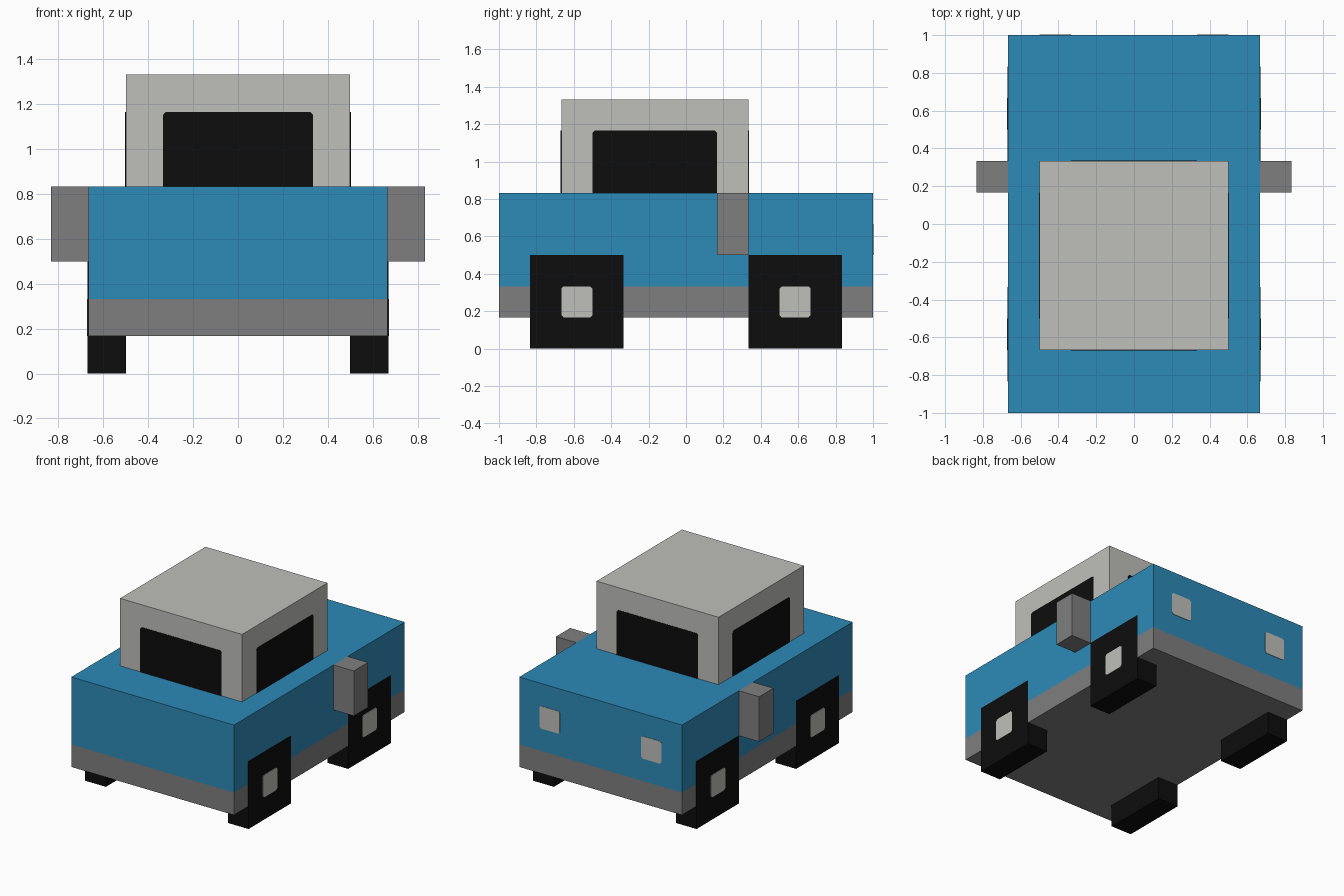
import bpy
import bmesh
from mathutils import Vector

cube = bpy.data.objects.get("Cube")
if cube:
    bpy.data.objects.remove(cube, do_unlink=True)

U = 1 / 6        # the whole truck sits on a grid of sixths
LIFT = 0.003     # how far plates stand proud of the surface


def make_material(name, rgb):
    mat = bpy.data.materials.new(name)
    mat.use_nodes = True
    color = (*rgb, 1.0)
    mat.diffuse_color = color
    bsdf = mat.node_tree.nodes["Principled BSDF"]
    bsdf.inputs["Base Color"].default_value = color
    bsdf.inputs["Roughness"].default_value = 0.8
    return mat


BLUE = make_material("blue paint", (0.026, 0.254, 0.474))
GREY = make_material("mid grey", (0.212, 0.212, 0.212))
LIGHT = make_material("light grey", (0.521, 0.521, 0.497))
BLACK = make_material("black", (0.004, 0.004, 0.004))


def add_object(name, bm, *mats):
    bmesh.ops.recalc_face_normals(bm, faces=bm.faces)
    mesh = bpy.data.meshes.new(name)
    bm.to_mesh(mesh)
    bm.free()
    for mat in mats:
        mesh.materials.append(mat)
    obj = bpy.data.objects.new(name, mesh)
    bpy.context.collection.objects.link(obj)
    return obj


def box_mesh(lo, hi):
    lo, hi = Vector(lo), Vector(hi)
    bm = bmesh.new()
    bmesh.ops.create_cube(bm, size=1)
    bmesh.ops.scale(bm, vec=hi - lo, verts=bm.verts)
    bmesh.ops.translate(bm, vec=(lo + hi) / 2, verts=bm.verts)
    return bm


def box(name, lo, hi, mat):
    return add_object(name, box_mesh(lo, hi), mat)


def plate(name, axis, at, span, z, mat, top_only=False):
    """Thin plate facing axis (0 = x, 1 = y) at a surface, with clipped corners."""
    lo, hi = [0, 0, z[0]], [0, 0, z[1]]
    lo[axis], hi[axis] = at - LIFT, at + LIFT
    lo[1 - axis], hi[1 - axis] = min(span), max(span)
    bm = box_mesh(lo, hi)
    mid = (z[0] + z[1]) / 2
    corners = []
    for e in bm.edges:
        a, b = (v.co for v in e.verts)
        if abs((a - b)[axis]) > LIFT and (not top_only or a.z > mid):
            corners.append(e)
    bmesh.ops.bevel(bm, geom=corners, offset=0.012, segments=1, affect='EDGES')
    return add_object(name, bm, mat)


# Body: one block cut at the bumper line, grey below and blue above
bm = box_mesh((-4 * U, -1, U), (4 * U, 1, 5 * U))
bmesh.ops.bisect_plane(bm, geom=bm.verts[:] + bm.edges[:] + bm.faces[:],
                       plane_co=(0, 0, 2 * U), plane_no=(0, 0, 1))
for f in bm.faces:
    f.material_index = 1 if f.calc_center_median().z < 2 * U else 0
add_object("body", bm, BLUE, GREY)

# Cabin
box("cabin", (-3 * U, -4 * U, 5 * U), (3 * U, 2 * U, 8 * U), LIGHT)
glass = (5 * U, 7 * U)
plate("front_window", 1, -4 * U, (-2 * U, 2 * U), glass, BLACK, True)
plate("back_window", 1, 2 * U, (-2 * U, 2 * U), glass, BLACK, True)

for side, s in (("left", 1), ("right", -1)):
    plate(f"{side}_window", 0, s * 3 * U, (-3 * U, U), glass, BLACK, True)

    # Side mirrors
    x = sorted((s * 4 * U, s * 5 * U))
    box(f"{side}_mirror", (x[0], U, 3 * U), (x[1], 2 * U, 5 * U), GREY)

    # Lamps on the back end
    plate(f"{side}_lamp", 1, 1, (s * 2 * U, s * 3 * U), (3 * U, 4 * U), LIGHT)

    # Square wheels with hubs, just proud of the body side
    for end, y in (("front", -3.5 * U), ("back", 3.5 * U)):
        outer = s * (4 * U + LIFT)
        x = sorted((s * 3 * U, outer))
        box(f"{end}_{side}_wheel", (x[0], y - 1.5 * U, 0),
            (x[1], y + 1.5 * U, 3 * U), BLACK)
        plate(f"{end}_{side}_hub", 0, outer, (y - U / 2, y + U / 2),
              (U, 2 * U), LIGHT)
